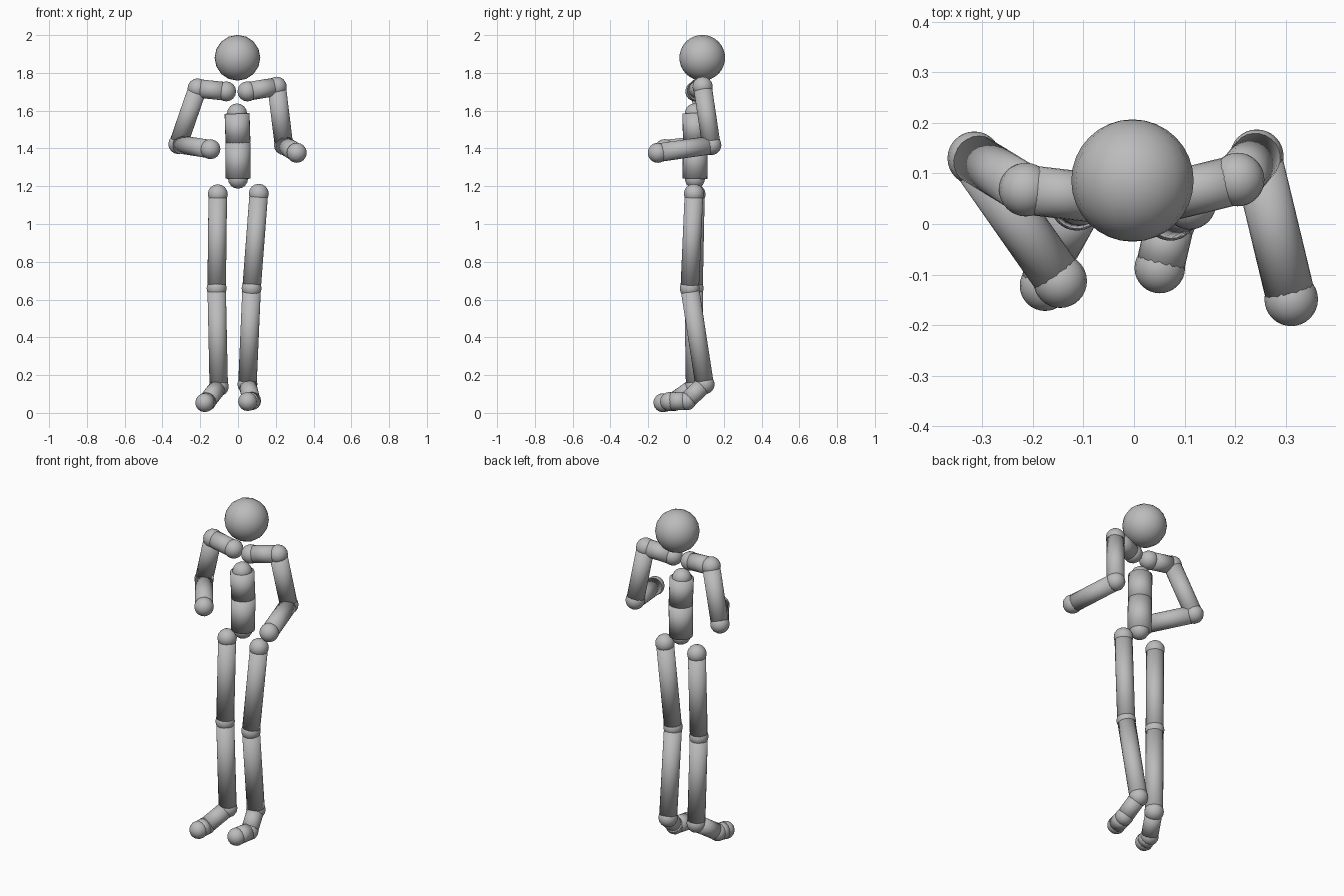
import bpy
from mathutils import Vector

if "Cube" in bpy.data.objects:
    bpy.data.objects.remove(bpy.data.objects["Cube"])

JOINT_R, LIMB_R, TORSO_R = 0.053, 0.049, 0.066

grey = bpy.data.materials.new("mid_grey")
grey.diffuse_color = (0.5, 0.5, 0.5, 1)
grey.use_nodes = True
grey.node_tree.nodes["Principled BSDF"].inputs["Base Color"].default_value = grey.diffuse_color


def finish(obj, name):
    obj.name = name
    obj.data.materials.append(grey)
    bpy.ops.object.shade_smooth()


def ball(name, centre, radius=JOINT_R):
    bpy.ops.mesh.primitive_uv_sphere_add(segments=16, ring_count=16, radius=radius,
                                         location=centre, rotation=(1.5708, 0, 0))
    finish(bpy.context.object, name)


def limb(name, start, end, radius=LIMB_R):
    a, b = Vector(start), Vector(end)
    bpy.ops.mesh.primitive_cylinder_add(vertices=24, radius=radius, depth=(b - a).length,
                                        location=(a + b) / 2)
    obj = bpy.context.object
    obj.rotation_euler = (b - a).to_track_quat('Z', 'Y').to_euler()
    finish(obj, name)


def chain(side, joints, bones, radius=LIMB_R, joint_radius=JOINT_R):
    """Ball at every joint and a cylinder between each pair."""
    for joint, pos in joints:
        ball(f"{side}_{joint}", pos, joint_radius)
    for bone, (_, a), (_, b) in zip(bones, joints, joints[1:]):
        limb(f"{side}_{bone}", a, b, radius)


# Head
ball("head", (-0.003, 0.086, 1.88), 0.121)

# Torso: two thick segments with ball joints
chain("torso", [("chest_joint", (-0.005, 0.047, 1.585)),
                ("waist_joint", (0.0, 0.05, 1.43)),
                ("pelvis_joint", (0.0, 0.047, 1.24))],
      ["upper", "lower"], TORSO_R)

# Arms
arm_bones = ["collarbone", "upper_arm", "forearm"]
arms = {
    "right": [(-0.063, 0.05, 1.702), (-0.214, 0.068, 1.718),
              (-0.316, 0.13, 1.423), (-0.146, -0.113, 1.396)],
    "left": [(0.05, 0.05, 1.702), (0.205, 0.088, 1.727),
             (0.243, 0.134, 1.418), (0.311, -0.149, 1.377)],
}
for side, pts in arms.items():
    chain(side, list(zip(["neck_joint", "shoulder", "elbow", "hand"], pts)), arm_bones)

# Legs
legs = {
    "right": [(-0.107, 0.05, 1.157), (-0.113, 0.04, 0.66), (-0.102, 0.048, 0.14)],
    "left": [(0.11, 0.042, 1.16), (0.072, 0.02, 0.66), (0.05, 0.098, 0.152)],
}
for side, pts in legs.items():
    chain(side, list(zip(["hip", "knee", "ankle"], pts)), ["thigh", "shin"])

# Feet: instep down to the ball of the foot, then the toe
feet = {
    "right": [(-0.165, -0.065, 0.06), (-0.176, -0.122, 0.054)],
    "left": [(0.072, 0.004, 0.064), (0.051, -0.087, 0.06)],
}
for side, pts in feet.items():
    limb(f"{side}_instep", legs[side][2], pts[0], 0.047)
    chain(side, list(zip(["foot_ball", "toe_tip"], pts)), ["toe"], 0.048, 0.05)
